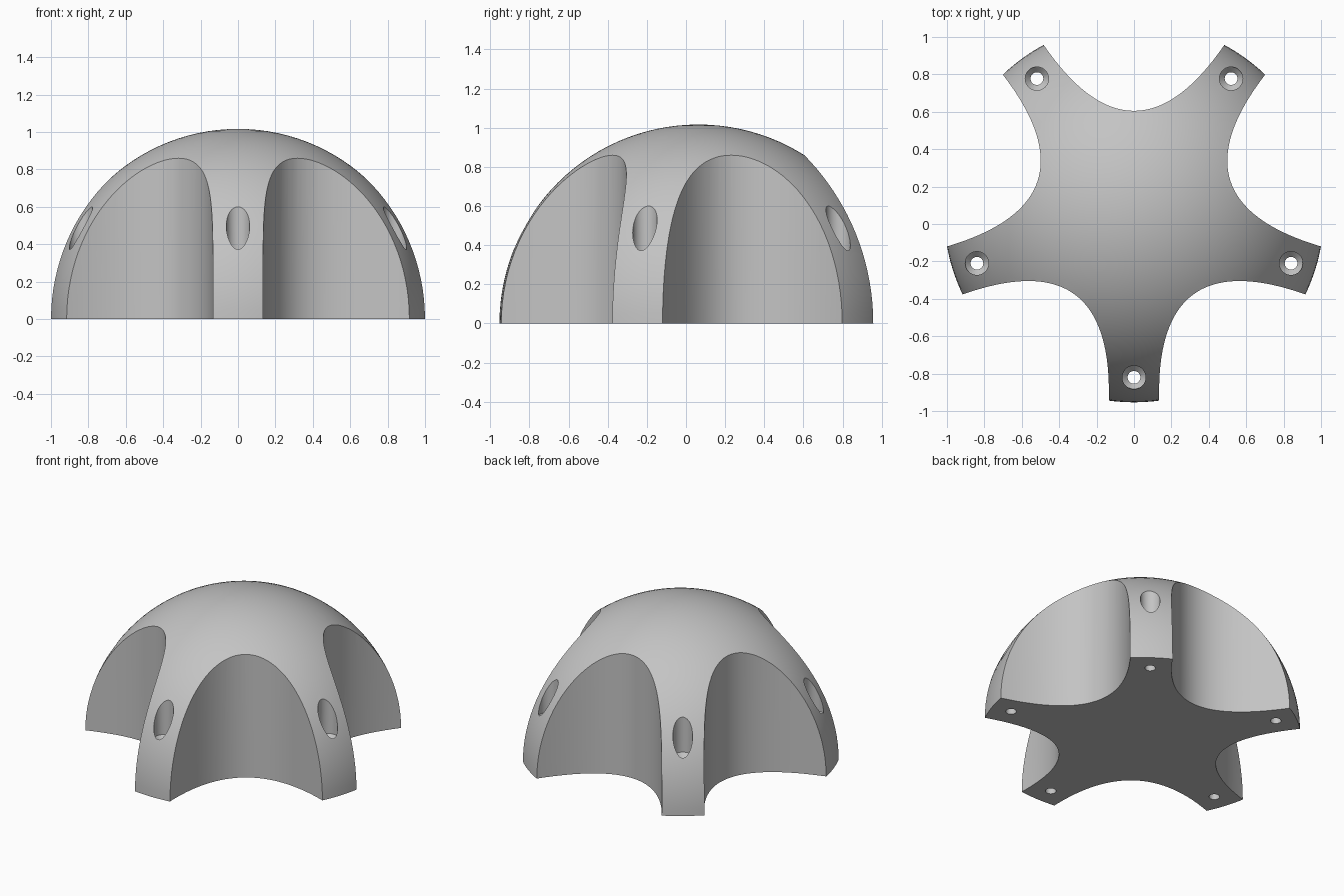
import bpy, bmesh, math
from mathutils import Matrix

if "Cube" in bpy.data.objects:
    bpy.data.objects.remove(bpy.data.objects["Cube"], do_unlink=True)

RADIUS = 1.0165            # dome radius
CENTRE = Matrix.Translation((0, 0.063, 0))
ARMS = 5
HOLE_DISTANCE = 0.883      # screw hole distance from the dome axis

grey = bpy.data.materials.new("satin grey")
grey.use_nodes = True
colour = (0.55, 0.55, 0.55, 1)
grey.diffuse_color = colour
grey.node_tree.nodes["Principled BSDF"].inputs["Base Color"].default_value = colour


def make_object(name, bm):
    bmesh.ops.recalc_face_normals(bm, faces=bm.faces)
    mesh = bpy.data.meshes.new(name)
    bm.to_mesh(mesh)
    bm.free()
    mesh.materials.append(grey)
    obj = bpy.data.objects.new(name, mesh)
    bpy.context.collection.objects.link(obj)
    return obj


def turn(degrees):
    return CENTRE @ Matrix.Rotation(math.radians(degrees), 4, 'Z')


def add_bay(bm, matrix):
    """Vertical prism with a parabolic inner wall, opening along +x."""
    half, steps = 0.56, 48
    points = []
    for i in range(steps + 1):
        v = half * (2 * i / steps - 1)
        points.append((0.542 + 1.51 * v * v, v))
    points += [(1.4, half), (1.4, -half)]
    base = bm.faces.new([bm.verts.new(matrix @ Matrix.Translation((u, v, -0.2)).to_translation())
                         for u, v in points])
    top = bmesh.ops.extrude_face_region(bm, geom=[base])["geom"]
    verts = [g for g in top if isinstance(g, bmesh.types.BMVert)]
    bmesh.ops.translate(bm, verts=verts, vec=(0, 0, 1.5))


def add_screw_hole(bm, matrix):
    """Narrow shaft, conical seat and wide head bore, stacked vertically."""
    profile = [(0.034, -0.2), (0.034, 0.325), (0.0625, 0.355), (0.0625, 1.2)]
    count = 40
    rings = []
    for r, z in profile:
        rings.append([bm.verts.new(matrix @ Matrix.Translation(
            (HOLE_DISTANCE + r * math.cos(a), r * math.sin(a), z)).to_translation())
            for a in (math.tau * i / count for i in range(count))])
    for low, high in zip(rings, rings[1:]):
        for i in range(count):
            j = (i + 1) % count
            bm.faces.new((low[i], low[j], high[j], high[i]))
    bm.faces.new(rings[0])
    bm.faces.new(rings[-1])


# Solid hemisphere with a flat underside
bm = bmesh.new()
bmesh.ops.create_uvsphere(bm, u_segments=120, v_segments=60, radius=RADIUS, matrix=CENTRE)
bmesh.ops.bisect_plane(bm, geom=bm.verts[:] + bm.edges[:] + bm.faces[:],
                       plane_co=(0, 0, 0), plane_no=(0, 0, 1), clear_inner=True)
bmesh.ops.holes_fill(bm, edges=[e for e in bm.edges if e.is_boundary])
dome = make_object("five_armed_dome", bm)

# Cutters: bays between the arms and a screw hole through each arm
bays, holes = bmesh.new(), bmesh.new()
for k in range(ARMS):
    add_bay(bays, turn(90 + k * 360 / ARMS))
    add_screw_hole(holes, turn(-90 + k * 360 / ARMS))
cutters = [make_object("bay_cutter", bays), make_object("screw_hole_cutter", holes)]

bpy.context.view_layer.objects.active = dome
for cutter in cutters:
    cutter.hide_render = True
    mod = dome.modifiers.new(cutter.name, 'BOOLEAN')
    mod.operation = 'DIFFERENCE'
    mod.solver = 'EXACT'
    mod.use_self = True
    mod.object = cutter
    bpy.ops.object.modifier_apply(modifier=mod.name)
    bpy.data.objects.remove(cutter, do_unlink=True)

# Smooth surfaces with crisp rims
for obj in bpy.context.selected_objects:
    obj.select_set(False)
dome.select_set(True)
bpy.ops.object.shade_smooth_by_angle(angle=math.radians(30))
